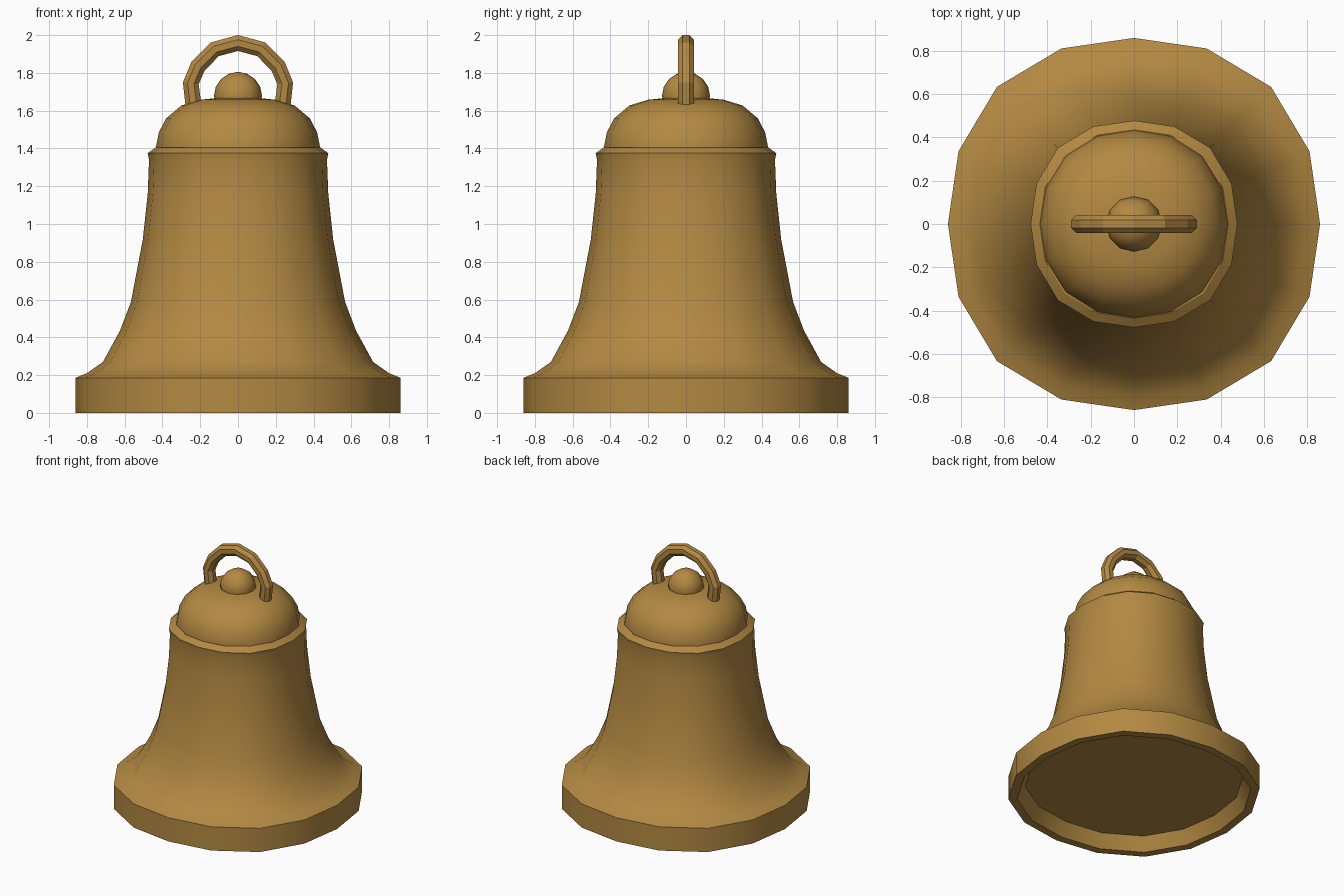
import bpy, bmesh, math

if "Cube" in bpy.data.objects:
    bpy.data.objects.remove(bpy.data.objects["Cube"])

brass = bpy.data.materials.new("brass")
brass.diffuse_color = (0.45, 0.25, 0.055, 1)
brass.use_nodes = True
brass.node_tree.nodes["Principled BSDF"].inputs["Base Color"].default_value = brass.diffuse_color


def finish(name, bm, angle):
    bmesh.ops.remove_doubles(bm, verts=bm.verts, dist=1e-5)
    bmesh.ops.recalc_face_normals(bm, faces=bm.faces)
    me = bpy.data.meshes.new(name)
    bm.to_mesh(me)
    bm.free()
    me.materials.append(brass)
    ob = bpy.data.objects.new(name, me)
    bpy.context.collection.objects.link(ob)
    bpy.ops.object.select_all(action='DESELECT')
    bpy.context.view_layer.objects.active = ob
    ob.select_set(True)
    bpy.ops.object.shade_smooth_by_angle(angle=math.radians(angle))
    return ob


def loft(bm, rings, closed_ends=True):
    rows = [[bm.verts.new(p) for p in ring] for ring in rings]
    n = len(rows[0])
    for a, b in zip(rows, rows[1:]):
        for i in range(n):
            j = (i + 1) % n
            bm.faces.new((a[i], a[j], b[j], b[i]))
    if closed_ends:
        bm.faces.new(rows[0])
        bm.faces.new(rows[-1])


def turned(name, profile, square, sides=16, angle=35):
    # lathe whose plan bulges slightly towards the diagonals
    bm = bmesh.new()
    rings = []
    for r, z in profile:
        ring = []
        for i in range(sides):
            t = 2 * math.pi * i / sides
            k = r * (1 + square * (1 - math.cos(4 * t)) / 2)
            ring.append((k * math.cos(t), k * math.sin(t), z))
        rings.append(ring)
    loft(bm, rings)
    return finish(name, bm, angle)


# flared body with thick lip and recessed underside
turned("bell_body", [
    (0.745, 0.10), (0.80, 0.0), (0.86, 0.0), (0.86, 0.186), (0.80, 0.21),
    (0.715, 0.27), (0.625, 0.435), (0.567, 0.587), (0.504, 0.918),
    (0.478, 1.16), (0.471, 1.34), (0.478, 1.375), (0.435, 1.406)], 0.042)

# domed crown
turned("crown", [
    (0.434, 1.39), (0.434, 1.41), (0.419, 1.485), (0.38, 1.56),
    (0.30, 1.627), (0.20, 1.658), (0.10, 1.668), (0.02, 1.67)], 0.025, angle=50)

# knob on the crown
knob = [(0.127 * math.cos(a), 1.678 + 0.127 * math.sin(a))
        for a in [math.radians(d) for d in (-45, -22, 0, 22, 45, 67, 87)]]
turned("knob", knob, 0.02, sides=12, angle=50)

# arched hanging loop: octagonal tube swept along a mirrored path
half = [(0.236, 1.63), (0.25, 1.745), (0.212, 1.835), (0.123, 1.925)]
path = half + [(0, 1.958)] + [(-x, z) for x, z in reversed(half)]
rings = []
for i, (x, z) in enumerate(path):
    x0, z0 = path[max(i - 1, 0)]
    x1, z1 = path[min(i + 1, len(path) - 1)]
    length = math.hypot(x1 - x0, z1 - z0)
    nx, nz = (z1 - z0) / length, -(x1 - x0) / length
    R = 0.042 / math.cos(math.pi / 8)
    ring = []
    for s in range(8):
        a = math.pi / 8 + s * math.pi / 4
        c = R * math.cos(a)
        ring.append((x + nx * c, R * math.sin(a), z + nz * c))
    rings.append(ring)
bm = bmesh.new()
loft(bm, rings)
finish("hanging_loop", bm, 20)
